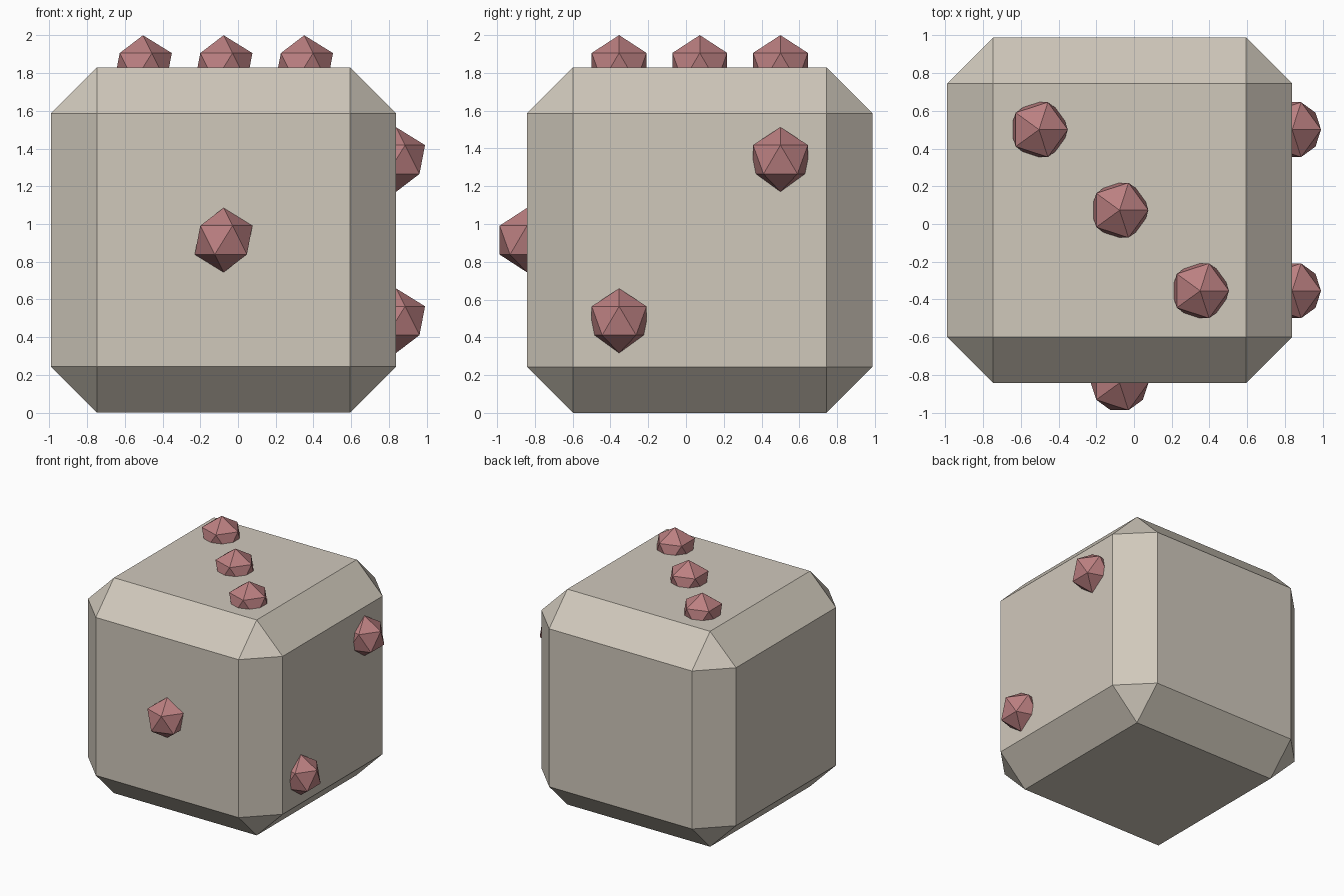
import bpy
from mathutils import Vector

if "Cube" in bpy.data.objects:
    bpy.data.objects.remove(bpy.data.objects["Cube"])

HALF = 0.9146      # half the die's edge length
STEP = 0.427       # spacing between pips
RADIUS = 0.1707    # pip radius
CENTRE = Vector((-0.0764, 0.073, HALF))


def material(name, colour):
    mat = bpy.data.materials.new(name)
    mat.diffuse_color = (*colour, 1)
    mat.use_nodes = True
    mat.node_tree.nodes["Principled BSDF"].inputs["Base Color"].default_value = mat.diffuse_color
    return mat


stone = material("warm grey", (0.63, 0.58, 0.50))
rose = material("dusty rose", (0.50, 0.215, 0.22))

# Die body with wide chamfered edges
bpy.ops.mesh.primitive_cube_add(size=2 * HALF, location=CENTRE)
body = bpy.context.object
body.name = "die_body"
body.data.materials.append(stone)
chamfer = body.modifiers.new("chamfer", 'BEVEL')
chamfer.width = 0.2439
chamfer.segments = 1
chamfer.limit_method = 'NONE'


# Faceted pips, half sunk into the faces
def pip(name, offset):
    bpy.ops.mesh.primitive_ico_sphere_add(
        subdivisions=1, radius=RADIUS, location=CENTRE + Vector(offset))
    obj = bpy.context.object
    obj.name = name
    obj.data.materials.append(rose)


# Three on top, two on the right, one on the front
for i in (-1, 0, 1):
    pip(f"top_pip_{i + 2}", (i * STEP, -i * STEP, HALF))
for i, s in enumerate((-1, 1), 1):
    pip(f"right_pip_{i}", (HALF, s * STEP, s * STEP))
pip("front_pip", (0, -HALF, 0))
